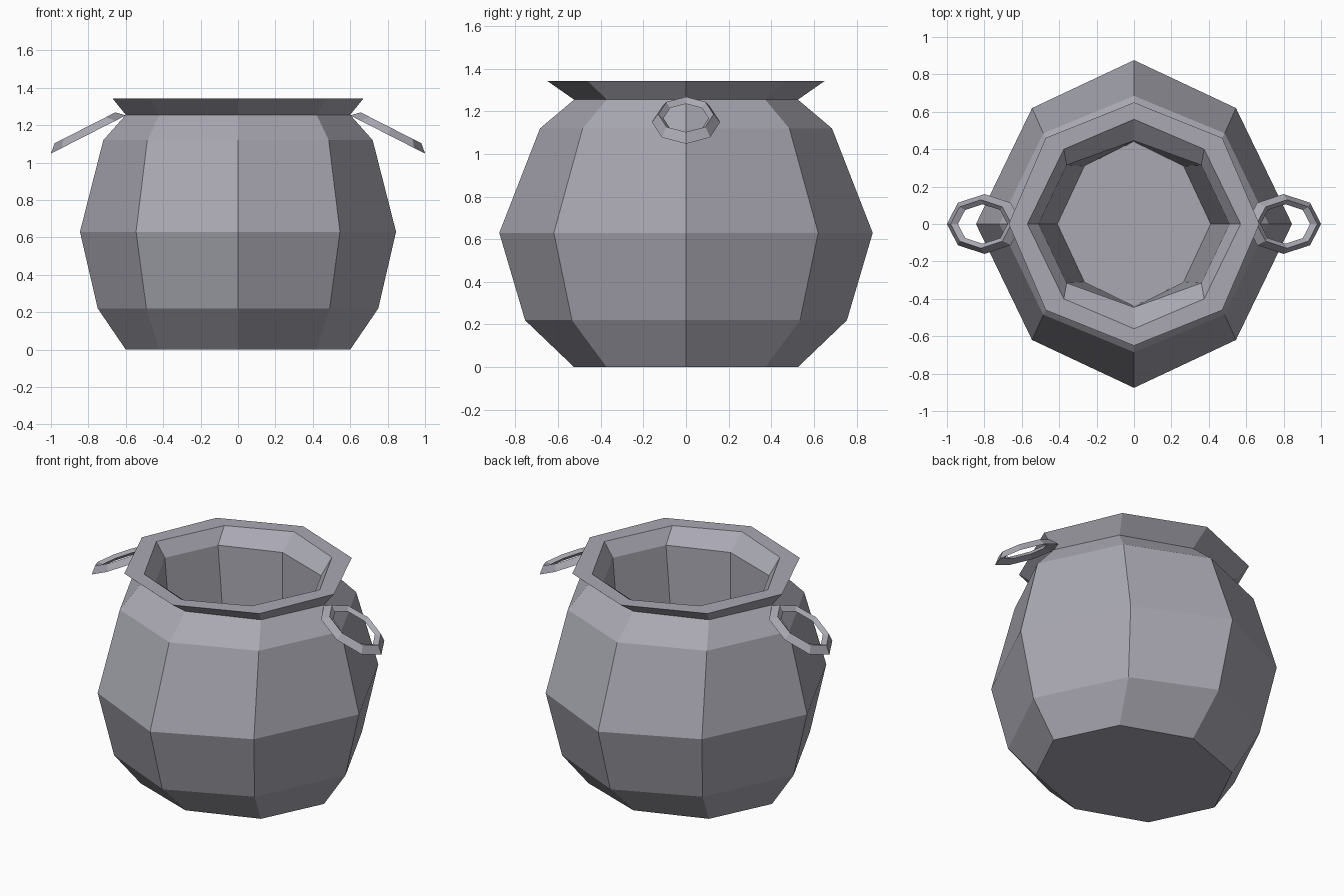
import bpy, bmesh
from math import sin, cos, pi, radians

if "Cube" in bpy.data.objects:
    bpy.data.objects.remove(bpy.data.objects["Cube"])

# Dark iron grey
iron = bpy.data.materials.new("iron")
iron.diffuse_color = (0.40, 0.395, 0.45, 1)
iron.use_nodes = True
iron.node_tree.nodes["Principled BSDF"].inputs["Base Color"].default_value = iron.diffuse_color


def make_object(name, rings, close=False):
    """Skin a list of 8-point rings; cap both ends or join last to first."""
    bm = bmesh.new()
    loops = [[bm.verts.new(p) for p in ring] for ring in rings]
    pairs = list(zip(loops, loops[1:]))
    if close:
        pairs.append((loops[-1], loops[0]))
    for a, b in pairs:
        for i in range(8):
            j = (i + 1) % 8
            bm.faces.new((a[i], a[j], b[j], b[i]))
    if not close:
        bm.faces.new(loops[0])
        bm.faces.new(loops[-1])
    bmesh.ops.recalc_face_normals(bm, faces=bm.faces[:])
    mesh = bpy.data.meshes.new(name)
    bm.to_mesh(mesh)
    bm.free()
    mesh.materials.append(iron)
    obj = bpy.data.objects.new(name, mesh)
    bpy.context.collection.objects.link(obj)
    return obj


def octagon(z, x, y, dx, dy):
    """Octagon with points on the axes and on the four diagonals."""
    return [(x, 0, z), (dx, dy, z), (0, y, z), (-dx, dy, z),
            (-x, 0, z), (-dx, -dy, z), (0, -y, z), (dx, -dy, z)]


# Pot: outer wall upwards, flared rim, then inner wall down to the floor
profile = [
    (0.00, 0.60, 0.525, 0.42, 0.372),
    (0.22, 0.75, 0.755, 0.49, 0.535),
    (0.63, 0.845, 0.876, 0.545, 0.62),
    (1.12, 0.72, 0.685, 0.485, 0.485),
    (1.255, 0.60, 0.525, 0.42, 0.372),
    (1.342, 0.67, 0.65, 0.472, 0.46),
    (1.342, 0.57, 0.56, 0.375, 0.40),
    (1.255, 0.51, 0.445, 0.36, 0.315),
    (0.10, 0.41, 0.44, 0.265, 0.31),
]
make_object("pot", [octagon(*p) for p in profile])


# Handles: tilted oval ring with a triangular section, mirrored across x
tilt = radians(27)


def handle_ring(scale, lift):
    pts = []
    for i in range(8):
        a = i * pi / 4
        u, v = 0.225 * scale * cos(a), 0.16 * scale * sin(a)
        pts.append((0.80 + u * cos(tilt) + lift * sin(tilt), v,
                    1.15 - u * sin(tilt) + lift * cos(tilt)))
    return pts


handle = make_object("handles", [handle_ring(1.0, 0), handle_ring(0.81, 0.04),
                                 handle_ring(0.66, 0.02)], close=True)
mirror = handle.modifiers.new("mirror", 'MIRROR')
mirror.use_axis = (True, False, False)
